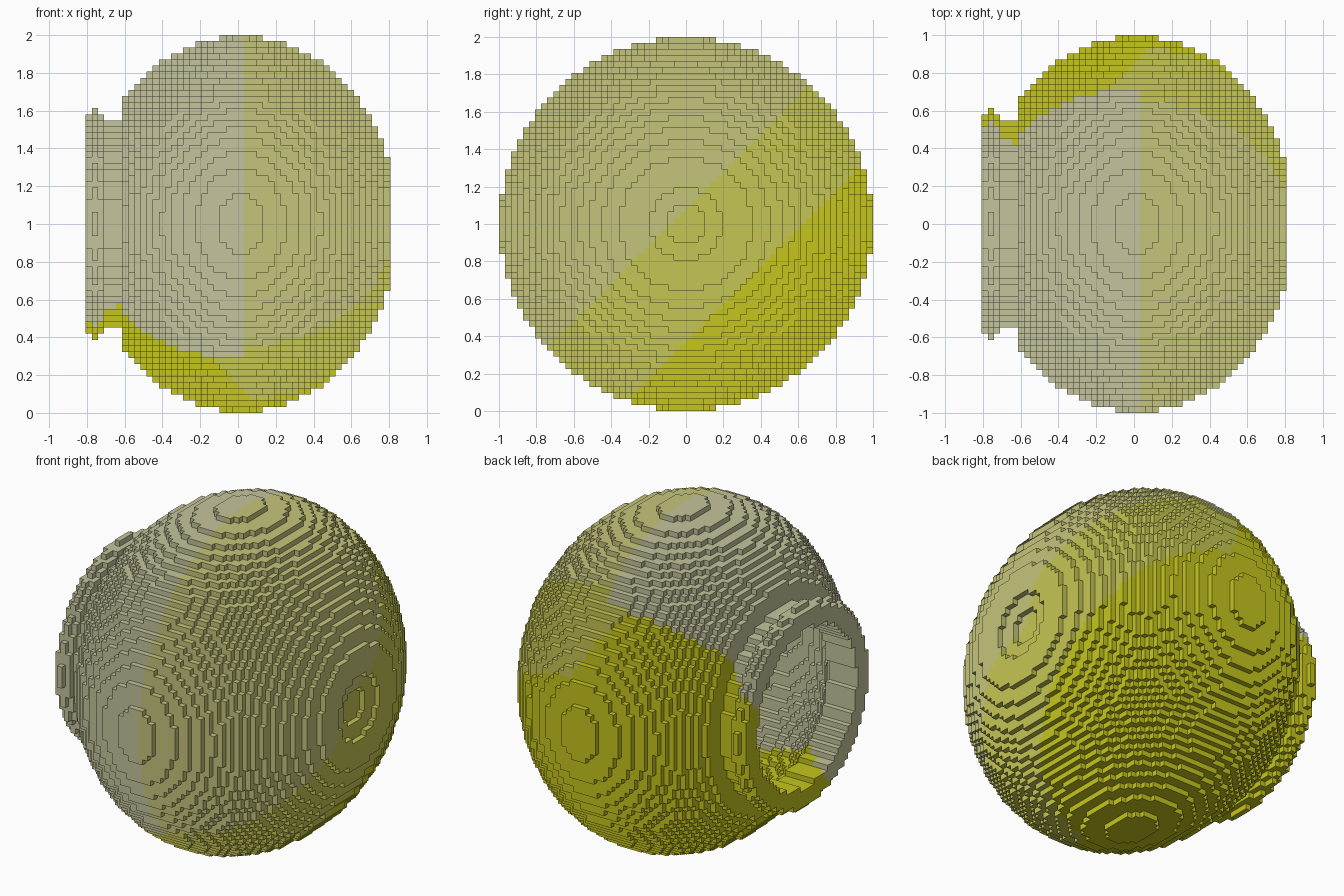
import bpy, bmesh

cube = bpy.data.objects.get("Cube")
if cube:
    bpy.data.objects.remove(cube, do_unlink=True)

V = 1 / 31            # block size
NX, NR = 50, 31       # blocks along the pot axis, blocks from axis to side
OUT_A2, OUT_R2 = 660, 952      # squared outer half-axes of the body, in blocks
IN_A2, IN_R2 = 23.2 ** 2, 28.4 ** 2
RIM_AND_NECK = [18.0, 18.6, 18.0, 17.0, 17.0, 17.0]   # outer radii at the mouth
MOUTH = 14.6          # radius of the opening


def make_material(name, rgb):
    m = bpy.data.materials.new(name)
    m.use_nodes = True
    m.diffuse_color = (*rgb, 1)
    bsdf = next(n for n in m.node_tree.nodes if n.type == 'BSDF_PRINCIPLED')
    bsdf.inputs["Base Color"].default_value = (*rgb, 1)
    bsdf.inputs["Roughness"].default_value = 0.8
    return m


materials = [
    make_material("grey_beige", (0.56, 0.56, 0.34)),
    make_material("khaki", (0.56, 0.56, 0.20)),
    make_material("olive_yellow", (0.56, 0.56, 0.088)),
    make_material("bright_yellow", (0.56, 0.56, 0.013)),
]


def colour(x, y, z):
    """Four colour zones split by planes across the pot."""
    t = z - y
    if x < 0.02 and t > 0.95 + min(0, (x + 0.6) * 1.4):
        return 0
    if t > 1.08:
        return 1
    if t > 0.37 and x > -0.12 + 0.38 * (0.95 - t):
        return 2
    return 3


def is_solid(i, j, k):
    """Hollow pot lying on its side: mouth at low i, dimpled base at high i."""
    if not 0 <= i < NX:
        return False
    r2 = (j + 0.5) ** 2 + (k + 0.5) ** 2
    if i < len(RIM_AND_NECK):
        return MOUTH ** 2 < r2 <= RIM_AND_NECK[i] ** 2
    d = i - 25
    if d * d / OUT_A2 + r2 / OUT_R2 > 1:
        return False
    if d <= 20 and d * d / IN_A2 + r2 / IN_R2 <= 1:
        return False
    # stepped dimple in the base
    if i == 49 and r2 < 36 or i == 48 and r2 < 9.5:
        return False
    return True


blocks = {(i, j, k) for i in range(NX) for j in range(-NR, NR)
          for k in range(-NR, NR) if is_solid(i, j, k)}

# Outward direction and corner offsets of each block side
SIDES = []
for axis in range(3):
    u, v = (axis + 1) % 3, (axis + 2) % 3
    for s in (0, 1):
        normal = [0, 0, 0]
        normal[axis] = 2 * s - 1
        ring = []
        for a, b in ((0, 0), (1, 0), (1, 1), (0, 1)):
            c = [0, 0, 0]
            c[axis], c[u], c[v] = s, a, b
            ring.append(tuple(c))
        SIDES.append((tuple(normal), ring if s else ring[::-1]))


def build_part(name, first, last):
    """Skin the exposed block sides in the slices first to last - 1."""
    bm = bmesh.new()
    corners = {}

    def corner(i, j, k):
        if (i, j, k) not in corners:
            corners[i, j, k] = bm.verts.new(
                ((i - NX / 2) * V, j * V, 1 + k * V))
        return corners[i, j, k]

    for i, j, k in sorted(blocks):
        if not first <= i < last:
            continue
        zone = colour((i + 0.5 - NX / 2) * V, (j + 0.5) * V, 1 + (k + 0.5) * V)
        for (a, b, c), ring in SIDES:
            if (i + a, j + b, k + c) in blocks:
                continue
            face = bm.faces.new([corner(i + p, j + q, k + r) for p, q, r in ring])
            face.material_index = zone
    mesh = bpy.data.meshes.new(name)
    bm.to_mesh(mesh)
    bm.free()
    for m in materials:
        mesh.materials.append(m)
    obj = bpy.data.objects.new(name, mesh)
    bpy.context.scene.collection.objects.link(obj)
    return obj


build_part("rim", 0, 3)
build_part("neck", 3, 6)
build_part("pot_body", 6, NX)
